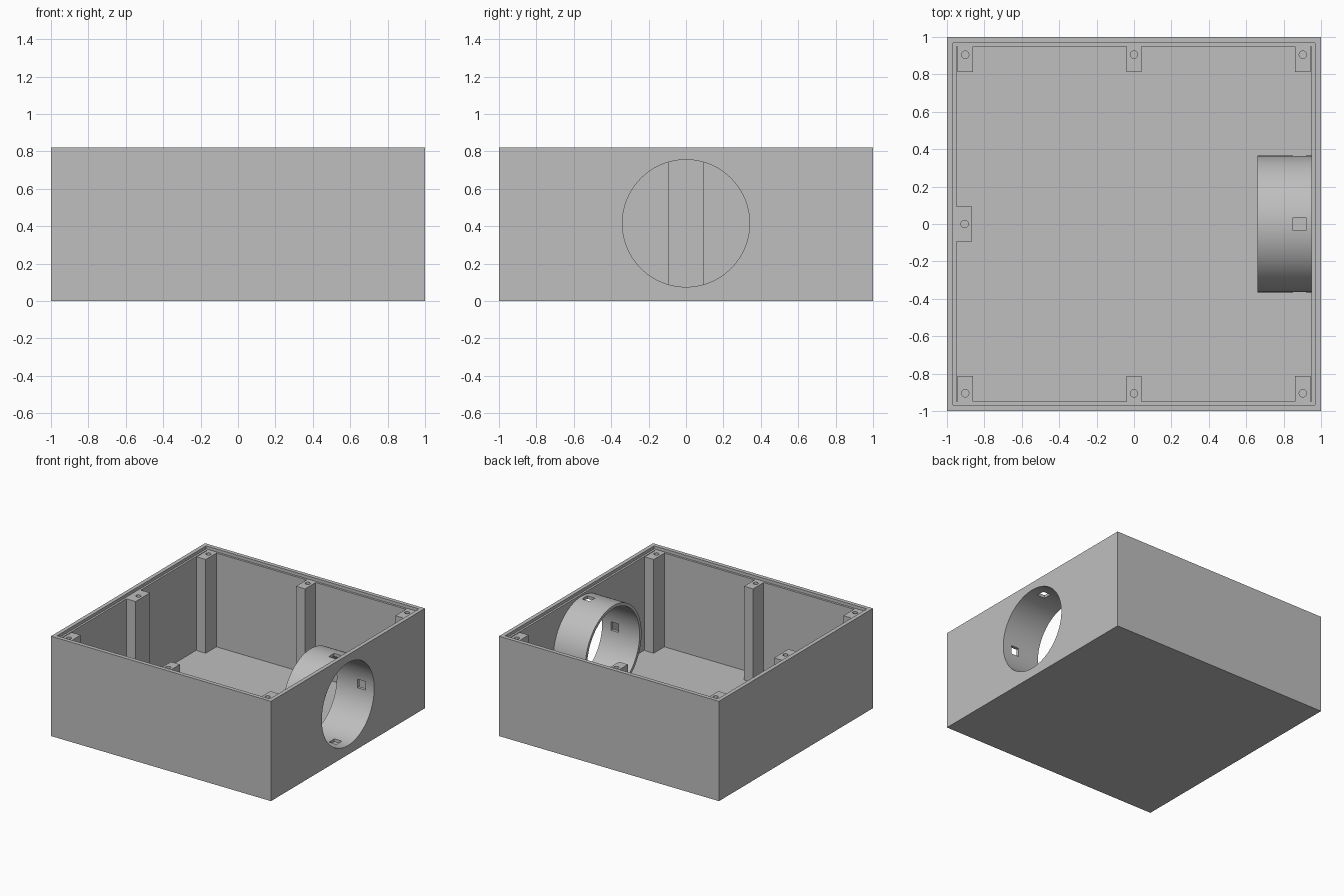
import bpy
import bmesh
from math import pi, radians
from mathutils import Matrix, Vector

if "Cube" in bpy.data.objects:
    bpy.data.objects.remove(bpy.data.objects["Cube"])

HEIGHT, FLOOR, LEDGE = 0.82, 0.025, 0.795
INNER, LIP = 0.95, 0.967
TUBE_Z, TUBE_OUT, TUBE_IN = 0.415, 0.365, 0.34

grey = bpy.data.materials.new("plain grey")
grey.diffuse_color = (0.52, 0.52, 0.52, 1)
grey.use_nodes = True
grey.node_tree.nodes["Principled BSDF"].inputs["Base Color"].default_value = (0.52, 0.52, 0.52, 1)


def finish(name, bm):
    mesh = bpy.data.meshes.new(name)
    bm.to_mesh(mesh)
    bm.free()
    mesh.materials.append(grey)
    obj = bpy.data.objects.new(name, mesh)
    bpy.context.collection.objects.link(obj)
    return obj


def box(name, low, high):
    low, high = Vector(low), Vector(high)
    bm = bmesh.new()
    place = Matrix.Translation((low + high) / 2) @ Matrix.Diagonal((*(high - low), 1))
    bmesh.ops.create_cube(bm, size=1, matrix=place)
    return finish(name, bm)


def cylinder(name, centre, radius, depth, sides, along_x=False):
    bm = bmesh.new()
    turn = Matrix.Rotation(pi / 2, 4, "Y") if along_x else Matrix()
    bmesh.ops.create_cone(bm, cap_ends=True, segments=sides, radius1=radius, radius2=radius,
                          depth=depth, matrix=Matrix.Translation(centre) @ turn)
    return finish(name, bm)


def cut(target, *cutters):
    for cutter in cutters:
        mod = target.modifiers.new("cut", "BOOLEAN")
        mod.operation, mod.solver, mod.object = "DIFFERENCE", "EXACT", cutter
    bpy.context.view_layer.update()
    result = bpy.data.meshes.new_from_object(
        target.evaluated_get(bpy.context.evaluated_depsgraph_get()))
    target.modifiers.clear()
    target.data = result
    for cutter in cutters:
        bpy.data.objects.remove(cutter)


# Open case with a stepped rim and a round opening in its left wall
case = box("case", (-1, -1, 0), (1, 1, HEIGHT))
cut(case,
    box("cavity_cutter", (-INNER, -INNER, FLOOR), (INNER, INNER, 1)),
    box("rim_cutter", (-LIP, -LIP, LEDGE), (LIP, LIP, 1)),
    cylinder("opening_cutter", (1, 0, TUBE_Z), TUBE_IN, 0.2, 96, True))

# Round socket reaching inward from the opening, with four square slots
socket = cylinder("socket", ((0.66 + INNER) / 2, 0, TUBE_Z), TUBE_OUT, INNER - 0.66, 96, True)
cut(socket,
    cylinder("bore_cutter", (0.8, 0, TUBE_Z), TUBE_IN, 0.6, 96, True),
    box("upright_slot_cutter", (0.85, -0.035, 0), (0.92, 0.035, HEIGHT)),
    box("sideways_slot_cutter", (0.85, -0.5, TUBE_Z - 0.035), (0.92, 0.5, TUBE_Z + 0.035)))
bpy.ops.object.select_all(action="DESELECT")
for obj in (case, socket):
    obj.select_set(True)
bpy.context.view_layer.objects.active = socket
bpy.ops.object.shade_smooth_by_angle(angle=radians(30))


# Screw posts
def post(name, low_xy, high_xy, hole_xy):
    body = box(name, (*low_xy, FLOOR), (*high_xy, LEDGE))
    cut(body, cylinder("screw_hole_cutter", (*hole_xy, LEDGE), 0.02, 0.2, 24))


for x, column in ((-0.903, "right"), (0, "middle"), (0.903, "left")):
    for side, row in ((-1, "front"), (1, "back")):
        y1, y2 = sorted((side * 0.812, side * INNER))
        post(f"{row}_{column}_post", (x - 0.041, y1), (x + 0.041, y2), (x, side * 0.905))
post("right_wall_post", (-INNER, -0.094), (-0.865, 0.094), (-0.905, 0))
